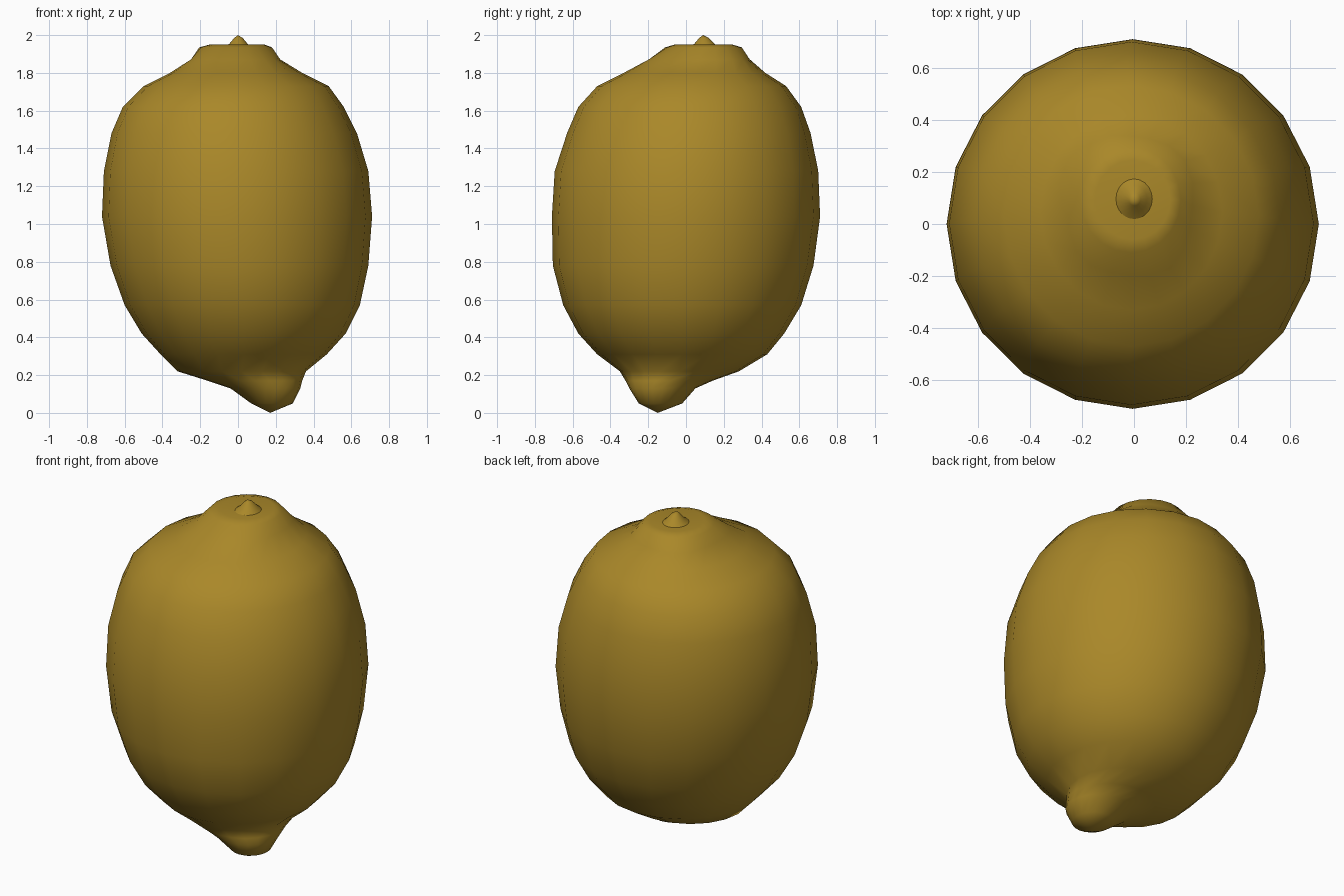
import bpy
import bmesh
from math import cos, sin, tau, radians

cube = bpy.data.objects.get("Cube")
if cube:
    bpy.data.objects.remove(cube)

# Peel colour
peel = bpy.data.materials.new("ochre yellow peel")
peel.use_nodes = True
colour = (0.40, 0.245, 0.022, 1)
peel.diffuse_color = colour
bsdf = peel.node_tree.nodes["Principled BSDF"]
bsdf.inputs["Base Color"].default_value = colour
bsdf.inputs["Roughness"].default_value = 0.7

SIDES = 20


def loft(name, rings, bottom, top, wobble=None):
    """Skin rings given as (z, x min, x max, y min, y max) between two tips."""
    bm = bmesh.new()
    loops = []
    for z, x0, x1, y0, y1 in rings:
        loop = []
        for i in range(SIDES):
            a = tau * i / SIDES
            k = wobble(a, z) if wobble else 1
            loop.append(bm.verts.new(((x0 + x1) / 2 + k * (x1 - x0) / 2 * cos(a),
                                      (y0 + y1) / 2 + k * (y1 - y0) / 2 * sin(a), z)))
        loops.append(loop)
    for low, high in zip(loops, loops[1:]):
        for i in range(SIDES):
            j = (i + 1) % SIDES
            bm.faces.new((low[i], low[j], high[j], high[i]))
    first, last = bm.verts.new(bottom), bm.verts.new(top)
    for i in range(SIDES):
        j = (i + 1) % SIDES
        bm.faces.new((first, loops[0][j], loops[0][i]))
        bm.faces.new((last, loops[-1][i], loops[-1][j]))
    bmesh.ops.recalc_face_normals(bm, faces=bm.faces)
    mesh = bpy.data.meshes.new(name)
    bm.to_mesh(mesh)
    bm.free()
    mesh.materials.append(peel)
    obj = bpy.data.objects.new(name, mesh)
    bpy.context.collection.objects.link(obj)
    bpy.ops.object.select_all(action="DESELECT")
    obj.select_set(True)
    bpy.context.view_layer.objects.active = obj
    bpy.ops.object.shade_smooth_by_angle(angle=radians(65))
    return obj


def shoulder_ribs(a, z):
    """Shallow ribs running down from the corners of the stem end."""
    return 1 + 0.05 * cos(4 * a - 2.6) if 1.8 < z < 1.93 else 1


# Fruit body, from the off-centre nipple to the flat stem end
body = [
    (0.05, 0.07, 0.29, -0.25, -0.02),
    (0.13, -0.04, 0.33, -0.30, 0.05),
    (0.17, -0.16, 0.34, -0.32, 0.14),
    (0.22, -0.32, 0.36, -0.35, 0.28),
    (0.31, -0.41, 0.47, -0.47, 0.43),
    (0.42, -0.51, 0.57, -0.57, 0.52),
    (0.57, -0.60, 0.645, -0.65, 0.61),
    (0.78, -0.675, 0.69, -0.705, 0.675),
    (1.04, -0.72, 0.71, -0.71, 0.71),
    (1.28, -0.71, 0.69, -0.695, 0.70),
    (1.48, -0.67, 0.63, -0.63, 0.66),
    (1.62, -0.61, 0.56, -0.57, 0.61),
    (1.73, -0.50, 0.48, -0.47, 0.53),
    (1.80, -0.36, 0.34, -0.33, 0.42),
    (1.87, -0.26, 0.235, -0.21, 0.35),
    (1.935, -0.205, 0.18, -0.11, 0.295),
    (1.95, -0.15, 0.14, -0.06, 0.245),
]
loft("fruit_body", body, (0.17, -0.15, 0), (0, 0.10, 1.925), shoulder_ribs)

# Little stem stub in the middle of the stem end
stub = [
    (1.925, -0.085, 0.085, 0.0, 0.19),
    (1.955, -0.045, 0.05, 0.045, 0.15),
    (1.985, -0.02, 0.025, 0.07, 0.12),
]
loft("stem_stub", stub, (0, 0.09, 1.92), (0, 0.09, 2.0))
